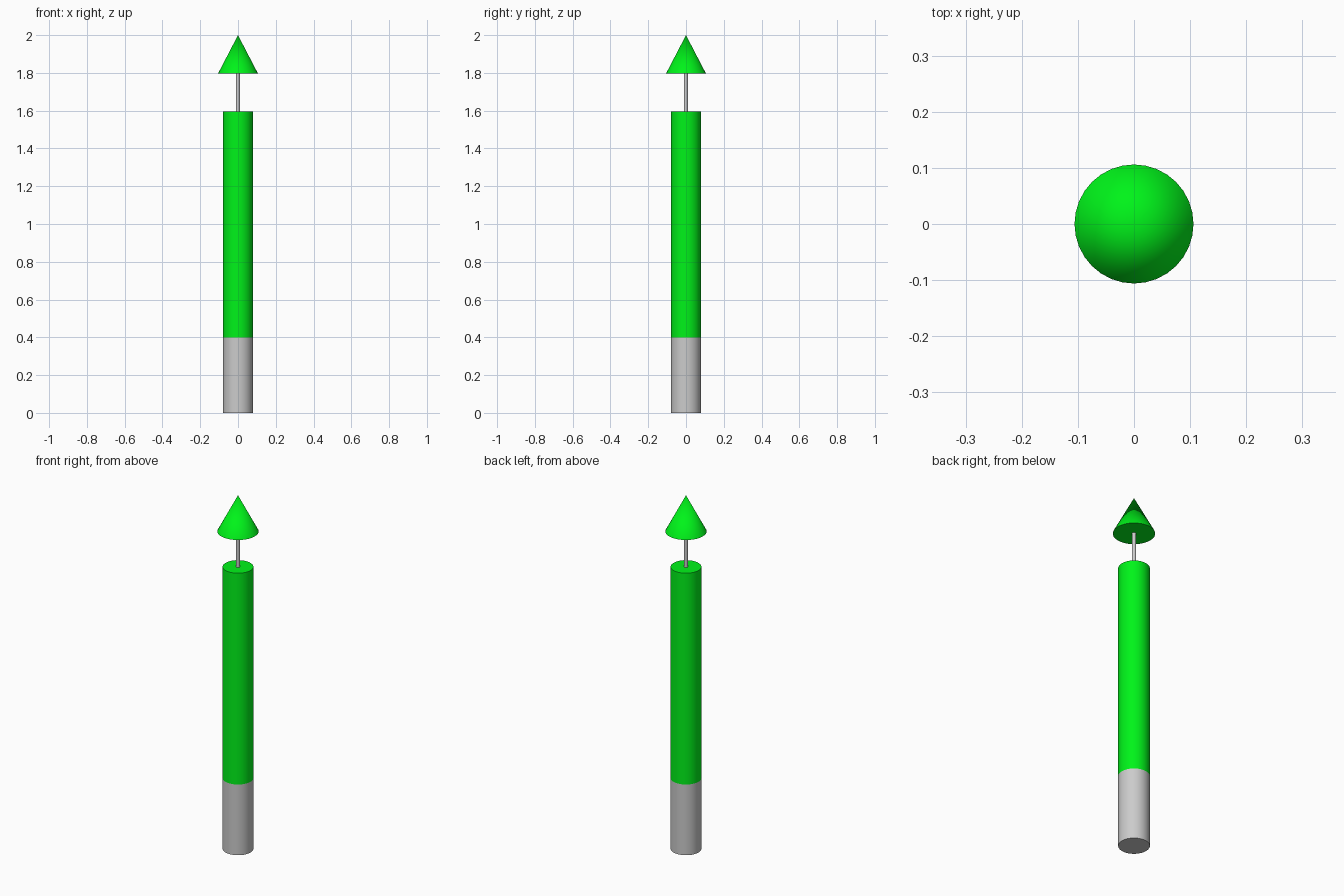
import bpy
import math

if "Cube" in bpy.data.objects:
    bpy.data.objects.remove(bpy.data.objects["Cube"])

green = bpy.data.materials.new("green")
green.diffuse_color = (0.0, 0.9, 0.01, 1.0)
green.use_nodes = True
green.node_tree.nodes["Principled BSDF"].inputs["Base Color"].default_value = green.diffuse_color


def round_part(name, r_bottom, r_top, z0, z1, material=None):
    """Upright 32-sided cylinder or cone between two heights."""
    bpy.ops.mesh.primitive_cone_add(vertices=32, radius1=r_bottom, radius2=r_top,
                                    depth=z1 - z0, location=(0, 0, (z0 + z1) / 2))
    obj = bpy.context.object
    obj.name = name
    if material:
        obj.data.materials.append(material)
    bpy.ops.object.shade_smooth_by_angle(angle=math.radians(30))
    return obj


# grey lower grip
round_part("base_sleeve", 0.079, 0.079, 0.0, 0.4)
# long green body
round_part("body", 0.079, 0.079, 0.4, 1.596, green)
# thin grey rod joining body and tip
round_part("rod", 0.0105, 0.0105, 1.596, 1.796)
# green cone tip
round_part("cone_tip", 0.106, 0.0, 1.796, 2.0, green)
